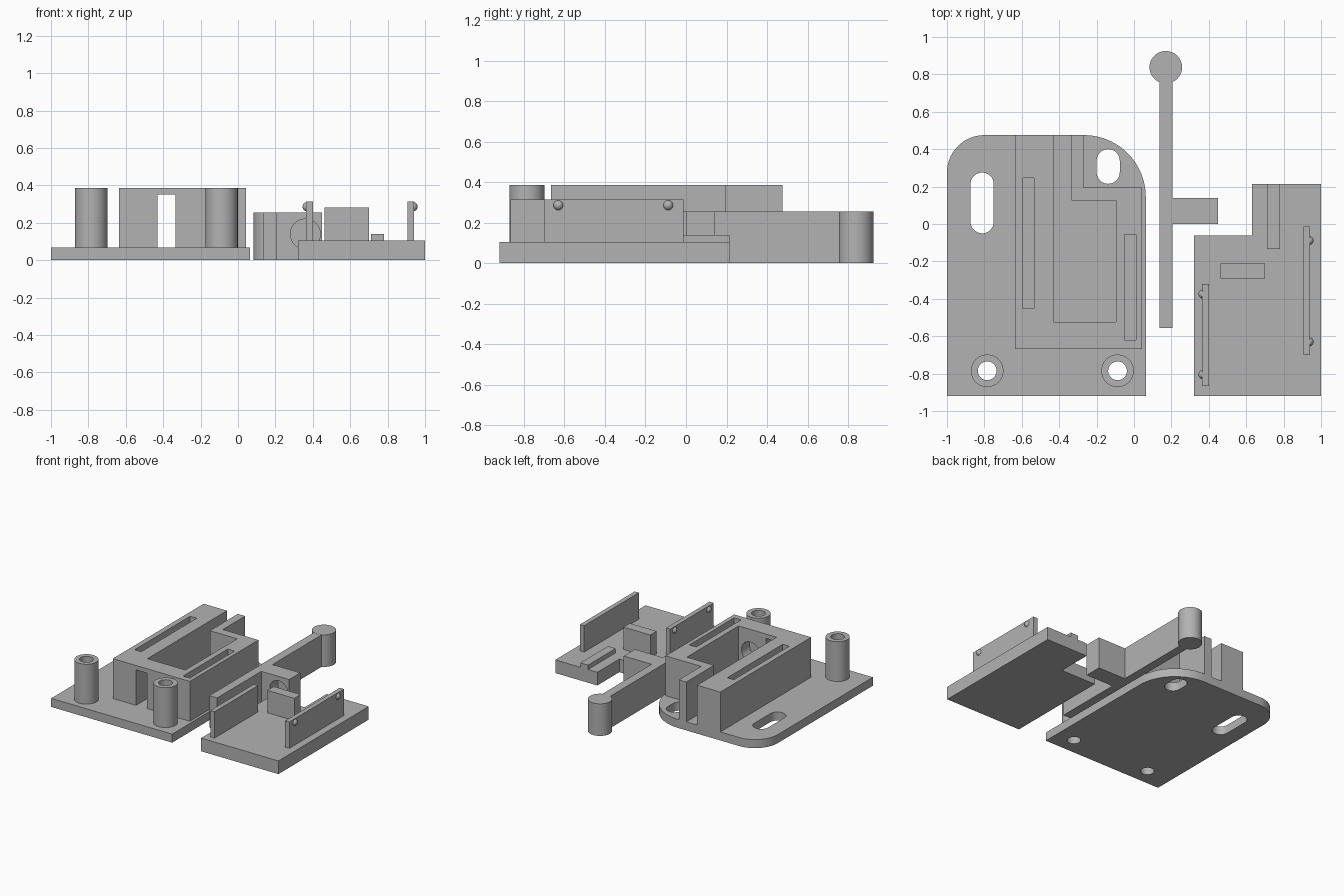
import bpy, bmesh, math

if "Cube" in bpy.data.objects:
    bpy.data.objects.remove(bpy.data.objects["Cube"])

grey = bpy.data.materials.new("plain grey")
grey.diffuse_color = (0.45, 0.45, 0.45, 1)
grey.use_nodes = True
grey.node_tree.nodes["Principled BSDF"].inputs["Base Color"].default_value = grey.diffuse_color


def finish(bm, name):
    bmesh.ops.recalc_face_normals(bm, faces=bm.faces)
    me = bpy.data.meshes.new(name)
    bm.to_mesh(me)
    bm.free()
    me.materials.append(grey)
    ob = bpy.data.objects.new(name, me)
    bpy.context.collection.objects.link(ob)
    return ob


def prism(name, outline, z0, z1):
    bm = bmesh.new()
    face = bm.faces.new([bm.verts.new((x, y, z0)) for x, y in outline])
    ext = bmesh.ops.extrude_face_region(bm, geom=[face])
    bmesh.ops.translate(bm, vec=(0, 0, z1 - z0),
                        verts=[v for v in ext["geom"] if isinstance(v, bmesh.types.BMVert)])
    return finish(bm, name)


def box(name, x0, x1, y0, y1, z0, z1):
    return prism(name, [(x0, y0), (x1, y0), (x1, y1), (x0, y1)], z0, z1)


def arc(cx, cy, r, a0, a1, n):
    return [(cx + r * math.cos(math.radians(a0 + (a1 - a0) * i / n)),
             cy + r * math.sin(math.radians(a0 + (a1 - a0) * i / n))) for i in range(n + 1)]


def disc(name, cx, cy, r, z0, z1, n=48):
    return prism(name, arc(cx, cy, r, 0, 360, n)[:-1], z0, z1)


def slot(cx, y0, y1, r):
    return prism("slot_cutter", arc(cx, y1 - r, r, 0, 180, 20) + arc(cx, y0 + r, r, 180, 360, 20), -0.1, 0.2)


def bore(cx, cz, r, y0, y1):
    # round cutter lying along y
    ob = disc("bore_cutter", 0, 0, r, 0, y1 - y0)
    for v in ob.data.vertices:
        x, y, z = v.co
        v.co = (cx + x, y0 + z, cz - y)
    return ob


def cut(ob, *cutters):
    for c in cutters:
        c.hide_render = True
        m = ob.modifiers.new("cut", 'BOOLEAN')
        m.operation, m.solver, m.object = 'DIFFERENCE', 'EXACT', c
    bpy.context.view_layer.update()
    new = bpy.data.meshes.new_from_object(ob.evaluated_get(bpy.context.evaluated_depsgraph_get()))
    ob.modifiers.clear()
    ob.data = new
    for c in cutters:
        bpy.data.objects.remove(c)


POSTS = [(-0.785, -0.785), (-0.088, -0.785)]
BASE, TOP = 0.068, 0.385

# Base plate with rounded back corners, mounting slots and post holes
base = prism("base_plate", [(-1, -0.92), (0.065, -0.92)] + arc(-0.267, 0.145, 0.33, 0, 90, 24)
             + arc(-0.8, 0.275, 0.2, 90, 180, 20), 0, BASE)
cut(base, slot(-0.812, -0.05, 0.275, 0.062), slot(-0.138, 0.215, 0.4, 0.062),
    *[disc("hole_cutter", x, y, 0.05, -0.1, 0.2) for x, y in POSTS])

# Hollow screw posts
posts = []
for x, y in POSTS:
    post = disc("screw_post", x, y, 0.087, BASE, TOP)
    cut(post, disc("hole_cutter", x, y, 0.05, -0.1, 0.6))
    posts.append(post)

# Housing: pocket opening into a groove at the back
housing = prism("housing", [
    (-0.635, -0.667), (0.043, -0.667), (0.043, 0.195), (-0.27, 0.195), (-0.27, 0.475),
    (-0.335, 0.475), (-0.335, 0.125), (-0.095, 0.125), (-0.095, -0.525), (-0.43, -0.525),
    (-0.43, 0.475), (-0.635, 0.475)], BASE, TOP)
cut(housing,
    box("doorway_cutter", -0.43, -0.335, -0.8, -0.5, 0.0, 0.35),
    box("rail_slot_cutter", -0.593, -0.535, -0.452, 0.245, 0.09, 0.5),
    box("rail_slot_cutter", -0.05, 0.01, -0.62, -0.057, 0.09, 0.5),
    bore(-0.2, 0.205, 0.08, -0.625, -0.45))

# Sliding arm with spring bracket and round knob
arm = prism("sliding_arm", [
    (0.136, -0.555), (0.205, -0.555), (0.205, 0), (0.45, 0), (0.45, 0.14),
    (0.205, 0.14), (0.205, 0.8), (0.136, 0.8)], 0, 0.254)
cut(arm, bore(0.36, 0.14, 0.08, -0.1, 0.1))
knob = disc("arm_knob", 0.17, 0.838, 0.087, 0, 0.255)

# Cover plate with stop block, ridge and snap rails
LID = 0.105
prism("cover_plate", [(0.32, -0.92), (1, -0.92), (1, 0.215), (0.63, 0.215),
                      (0.63, -0.062), (0.32, -0.062)], 0, LID)
box("stop_block", 0.463, 0.7, -0.292, -0.212, LID, 0.283)
box("cover_ridge", 0.712, 0.78, -0.133, 0.215, LID, 0.14)
bumps = []
for x0, x1, y0, y1, bx, ys in [(0.363, 0.4, -0.867, -0.32, 0.37, (-0.805, -0.375)),
                               (0.905, 0.942, -0.7, -0.013, 0.935, (-0.63, -0.088))]:
    box("snap_rail", x0, x1, y0, y1, LID, 0.315)
    for y in ys:
        bm = bmesh.new()
        bmesh.ops.create_uvsphere(bm, u_segments=20, v_segments=12, radius=0.025)
        bmesh.ops.translate(bm, verts=bm.verts, vec=(bx, y, 0.286))
        bumps.append(finish(bm, "snap_bump"))

# Smooth the round surfaces, keep edges sharp
bpy.ops.object.select_all(action='DESELECT')
for ob in [base, housing, arm, knob] + posts + bumps:
    ob.select_set(True)
bpy.context.view_layer.objects.active = base
bpy.ops.object.shade_smooth_by_angle(angle=math.radians(30))
